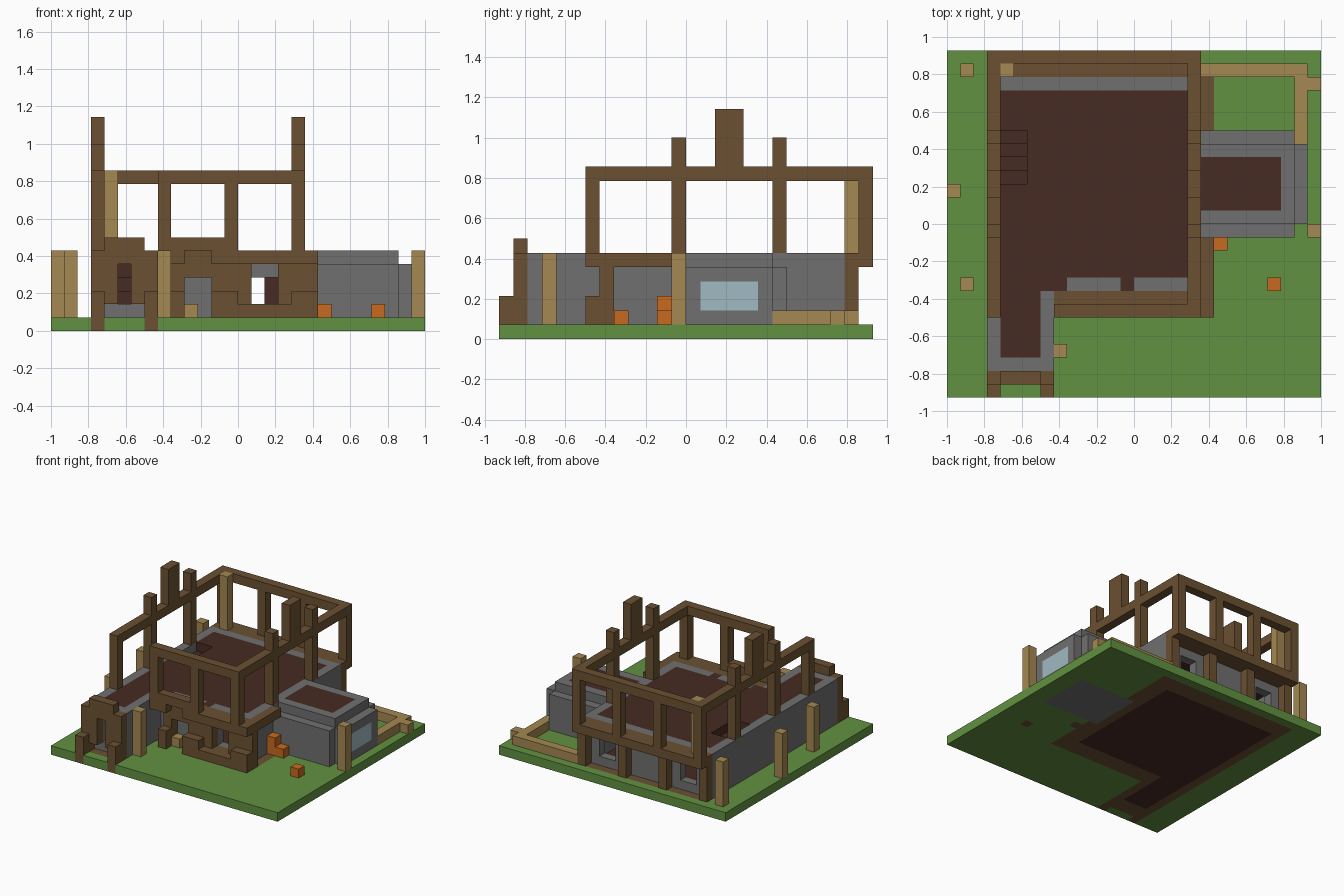
import bpy, bmesh
from mathutils import Vector

cube = bpy.data.objects.get("Cube")
if cube:
    bpy.data.objects.remove(cube, do_unlink=True)

U = 1 / 14                                # block size
ORIGIN = Vector((-14, -13, 0))
cells = {}                                # block position -> part name
part_colour = {}


def srgb(r, g, b):
    return tuple(((c / 255 + 0.055) / 1.055) ** 2.4 for c in (r, g, b)) + (1.0,)


COLOURS = {
    "grass_green": srgb(98, 145, 65),
    "timber_brown": srgb(107, 81, 50),
    "dark_red_floor": srgb(71, 43, 34),
    "stone_grey": srgb(112, 112, 112),
    "pale_wood": srgb(164, 136, 82),
    "pumpkin_orange": srgb(200, 106, 30),
    "glass_blue": srgb(160, 186, 194),
}


def box(part, colour, x, y, z):
    """Fill a range of blocks with a part; a later part replaces an earlier one."""
    part_colour[part] = colour
    for i in range(*x):
        for j in range(*y):
            for k in range(*z):
                cells[i, j, k] = part


def carve(x, y, z):
    for i in range(*x):
        for j in range(*y):
            for k in range(*z):
                cells.pop((i, j, k), None)


def wood(part, x, y, z):
    box(part, "timber_brown", x, y, z)


def stone(part, x, y, z):
    box(part, "stone_grey", x, y, z)


def red(part, x, y, z):
    box(part, "dark_red_floor", x, y, z)


def pale(part, x, y, z):
    box(part, "pale_wood", x, y, z)


# Ground with the foundations showing below
box("ground", "grass_green", (0, 28), (0, 26), (0, 1))
wood("foundation", (3, 20), (7, 25), (0, 1))
wood("foundation", (3, 8), (1, 8), (0, 1))
stone("annex_foundation", (19, 26), (13, 19), (0, 1))
red("ground_floor", (4, 18), (9, 23), (0, 1))
red("ground_floor", (4, 7), (3, 9), (0, 1))

# Stone walls of the hall and the front wing, hollow inside
stone("hall_walls", (3, 19), (8, 24), (1, 6))
stone("front_wing_walls", (3, 8), (2, 9), (1, 6))
carve((4, 18), (9, 23), (1, 5))
carve((4, 7), (3, 9), (1, 5))

# Upper floor, flush with the wall tops
red("upper_floor", (4, 18), (9, 23), (5, 6))
red("upper_floor", (4, 7), (3, 9), (5, 6))
for x in (7, 8, 13):
    red("upper_floor", (x, x + 1), (8, 9), (5, 6))

# Stairwell and steps
carve((4, 6), (16, 20), (5, 6))
for step in range(4):
    red("stairs", (4, 6), (16 + step, 17 + step), (1, 2 + step))
red("inner_wall", (16, 18), (15, 16), (1, 5))

# Back windows
for x in (5, 15):
    carve((x, x + 2), (23, 24), (2, 4))

# Stone annex with a flat roof and a pane on its end
stone("annex", (19, 26), (12, 20), (1, 5))
stone("annex", (26, 27), (13, 19), (1, 5))
stone("annex_roof", (19, 26), (13, 19), (5, 6))
red("annex_roof_panel", (19, 25), (14, 18), (5, 6))
box("annex_window", "glass_blue", (26, 27), (14, 18), (2, 4))

# Timber facade under the front overhang, with door and window
wood("front_facade", (9, 20), (7, 8), (1, 5))
carve((10, 12), (7, 8), (1, 4))
carve((15, 17), (7, 8), (2, 5))
carve((15, 17), (8, 9), (2, 4))
pale("doorstep", (10, 11), (7, 8), (1, 2))

# Porch rail and short posts
wood("porch_rail", (12, 20), (6, 7), (1, 2))
for x0, x1 in ((9, 10), (12, 14), (18, 20)):
    wood("porch_posts", (x0, x1), (6, 7), (1, 3))

# Overhanging beams at upper floor level
wood("front_overhang", (8, 20), (6, 8), (5, 6))
carve((10, 12), (6, 7), (5, 6))
wood("side_overhang", (19, 20), (6, 12), (5, 6))
wood("back_overhang", (3, 19), (24, 26), (5, 6))
wood("front_sill", (9, 13), (6, 7), (6, 7))

# Open timber frame of the upper storey
for x in (3, 8, 13, 18):
    wood("back_wall_posts", (x, x + 1), (24, 25), (1, 5))
    wood("back_frame_posts", (x, x + 1), (25, 26), (5, 12))
    wood("front_frame_posts", (x, x + 1), (6, 7), (6, 12))
wood("back_top_beam", (3, 19), (25, 26), (11, 12))
wood("front_top_beam", (8, 19), (6, 7), (11, 12))
for x in (3, 18):
    side = (x, x + 1)
    wood("side_top_beams", side, (6, 26), (11, 12))
    wood("ridge_stubs", side, (15, 17), (12, 16))
    for y in (12, 19):
        wood("side_frame_posts", side, (y, y + 1), (6, 14))
pale("corner_post", (4, 5), (24, 25), (6, 12))

# Front wing gable with a slot window and an open foot
wood("wing_gable", (3, 8), (1, 2), (1, 6))
wood("wing_gable", (4, 7), (1, 2), (6, 7))
carve((4, 7), (1, 2), (1, 2))
carve((5, 6), (1, 3), (2, 5))
for x in (3, 7):
    wood("gate_posts", (x, x + 1), (0, 1), (0, 3))

# Pale standing posts around the yard
for x, y in ((1, 24), (0, 15), (1, 8), (8, 3), (27, 12)):
    pale("yard_posts", (x, x + 1), (y, y + 1), (1, 6))

# Low fence
pale("fence", (19, 27), (24, 25), (1, 2))
pale("fence", (26, 27), (19, 25), (1, 2))
pale("fence", (27, 28), (23, 24), (1, 2))

# Pumpkins
for x, y, z in ((24, 8, 1), (20, 11, 1), (19, 11, 1), (19, 11, 2)):
    box("pumpkins", "pumpkin_orange", (x, x + 1), (y, y + 1), (z, z + 1))
for x, y in ((24, 8), (20, 11)):
    wood("foundation", (x, x + 1), (y, y + 1), (0, 1))

# Materials
materials = {}
for name, colour in COLOURS.items():
    mat = bpy.data.materials.new(name)
    mat.use_nodes = True
    mat.diffuse_color = colour
    bsdf = mat.node_tree.nodes["Principled BSDF"]
    bsdf.inputs["Base Color"].default_value = colour
    bsdf.inputs["Roughness"].default_value = 0.9
    materials[name] = mat


def build(part):
    """Make the outer skin of one part and merge its flat faces."""
    bm = bmesh.new()
    for cell, owner in cells.items():
        if owner != part:
            continue
        centre = Vector(cell) + Vector((0.5, 0.5, 0.5)) + ORIGIN
        for axis in range(3):
            for sign in (-1, 1):
                n = Vector((0, 0, 0))
                n[axis] = sign
                if tuple(int(c + d) for c, d in zip(cell, n)) in cells:
                    continue
                a = Vector((0, 0, 0))
                a[(axis + 1) % 3] = 1
                b = n.cross(a)
                corners = (-a - b, a - b, a + b, b - a)
                bm.faces.new([bm.verts.new((centre + (n + c) / 2) * U) for c in corners])
    bmesh.ops.remove_doubles(bm, verts=bm.verts, dist=U / 100)
    bmesh.ops.dissolve_limit(bm, angle_limit=0.01, verts=bm.verts, edges=bm.edges)
    mesh = bpy.data.meshes.new(part)
    bm.to_mesh(mesh)
    bm.free()
    mesh.materials.append(materials[part_colour[part]])
    bpy.context.scene.collection.objects.link(bpy.data.objects.new(part, mesh))


for part in part_colour:
    build(part)
